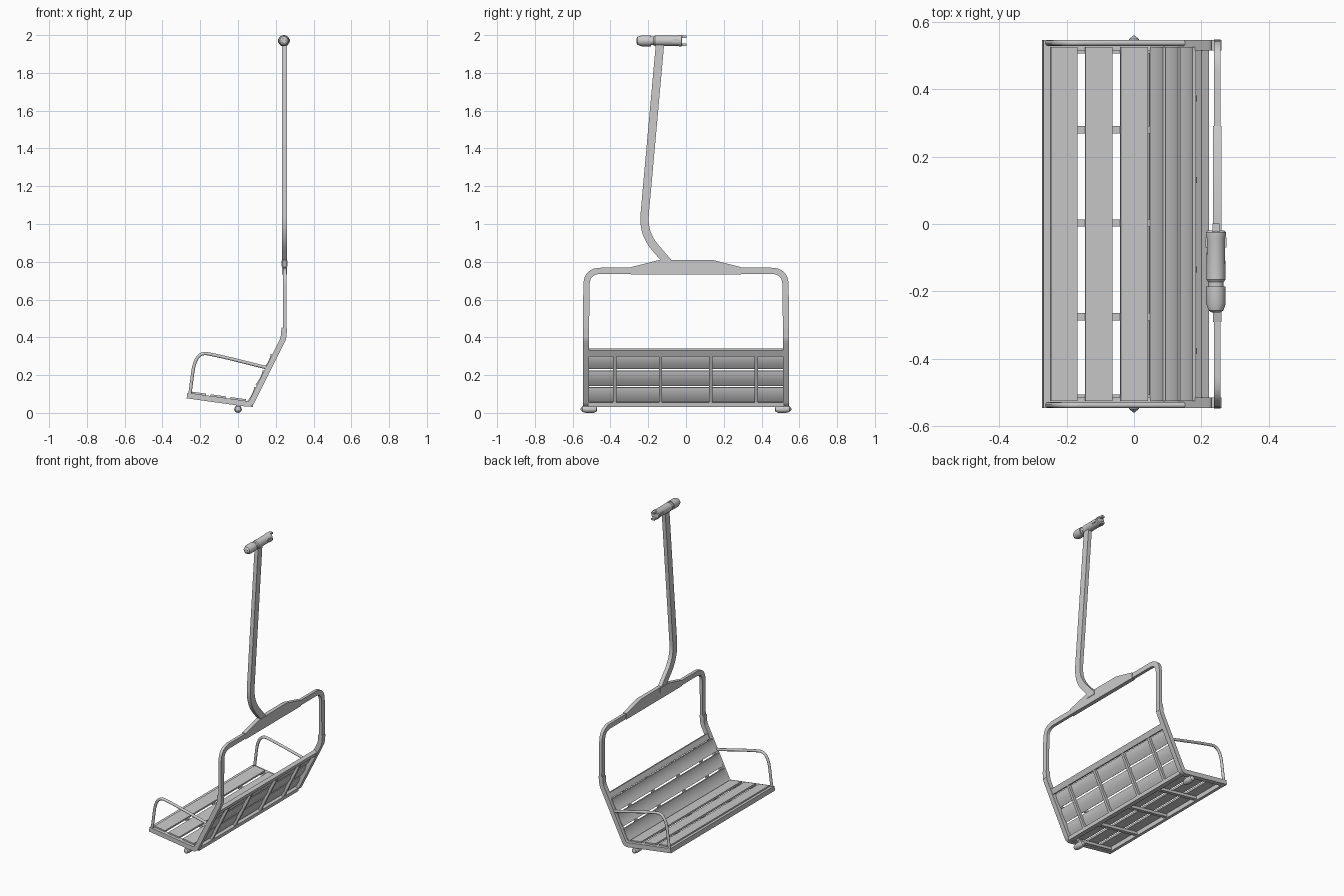
import bpy, bmesh, math
from mathutils import Vector

cube = bpy.data.objects.get("Cube")
if cube:
    bpy.data.objects.remove(cube)

# single painted-metal colour
GREY = (0.6, 0.6, 0.6, 1.0)
metal = bpy.data.materials.new("light_grey_metal")
metal.use_nodes = True
metal.diffuse_color = GREY
metal.node_tree.nodes["Principled BSDF"].inputs["Base Color"].default_value = GREY


def finish(name, bm):
    bmesh.ops.recalc_face_normals(bm, faces=bm.faces)
    mesh = bpy.data.meshes.new(name)
    bm.to_mesh(mesh)
    bm.free()
    mesh.materials.append(metal)
    obj = bpy.data.objects.new(name, mesh)
    bpy.context.collection.objects.link(obj)
    bpy.ops.object.select_all(action="DESELECT")
    obj.select_set(True)
    bpy.context.view_layer.objects.active = obj
    bpy.ops.object.shade_smooth_by_angle()
    return obj


def fillet(points, radius, steps=8):
    """Round the inner corners of a 2D path."""
    pts = [Vector(p) for p in points]
    out = [pts[0]]
    for a, b, c in zip(pts, pts[1:], pts[2:]):
        s = b + (a - b).normalized() * min(radius, (a - b).length * 0.5)
        e = b + (c - b).normalized() * min(radius, (c - b).length * 0.5)
        for i in range(steps + 1):
            t = i / steps
            out.append(s * (1 - t) ** 2 + b * 2 * t * (1 - t) + e * t * t)
    return out + [pts[-1]]


def outline(path, width):
    """Mitred left and right edges of a 2D path."""
    pts = [Vector(p) for p in path]
    left, right = [], []
    for i, p in enumerate(pts):
        d1 = (p - pts[i - 1]).normalized() if i else (pts[1] - p).normalized()
        d2 = (pts[i + 1] - p).normalized() if i < len(pts) - 1 else d1
        d = (d1 + d2).normalized()
        off = Vector((-d.y, d.x)) * (width / 2 / max(d.dot(d1), 0.5))
        left.append(p + off)
        right.append(p - off)
    return left, right


def bar(name, path, width, plane, centre, depth):
    """Rectangular bar swept along a path in the xz or yz plane."""
    left, right = outline(path, width)
    bm = bmesh.new()
    rings = []
    for l, r in zip(left, right):
        ring = []
        for p, s in ((l, -1), (r, -1), (r, 1), (l, 1)):
            t = centre + s * depth / 2
            ring.append(bm.verts.new((p.x, t, p.y) if plane == "xz" else (t, p.x, p.y)))
        rings.append(ring)
    for a, b in zip(rings, rings[1:]):
        for i in range(4):
            j = (i + 1) % 4
            bm.faces.new((a[i], a[j], b[j], b[i]))
    bm.faces.new(rings[0])
    bm.faces.new(rings[-1])
    return finish(name, bm)


def box(name, centre, size):
    bm = bmesh.new()
    bmesh.ops.create_cube(bm, size=1)
    for v in bm.verts:
        v.co = Vector(centre) + Vector(c * s for c, s in zip(v.co, size))
    return finish(name, bm)


def lathe(name, profile, x, z, segments=24):
    """Solid turned around an axis parallel to y; profile is (y, radius)."""
    bm = bmesh.new()
    vs = [bm.verts.new((x + r, y, z)) for y, r in profile]
    es = [bm.edges.new(pair) for pair in zip(vs, vs[1:])]
    bmesh.ops.spin(bm, geom=vs + es, cent=(x, 0, z), axis=(0, 1, 0),
                   angle=math.tau, steps=segments)
    bmesh.ops.remove_doubles(bm, verts=bm.verts, dist=0.0002)
    return finish(name, bm)


# main lines of the side frame in the xz plane
FRONT, CORNER, KNEE = Vector((-0.27, 0.092)), Vector((0.066, 0.045)), Vector((0.241, 0.395))
POST_X = 0.247


def on_seat(x, lift=0.0):
    t = (x - FRONT.x) / (CORNER.x - FRONT.x)
    return FRONT.lerp(CORNER, t) + Vector((0, lift))


def on_back(z, shift=0.0):
    t = (z - CORNER.y) / (KNEE.y - CORNER.y)
    return CORNER.lerp(KNEE, t) + Vector((shift, 0))


# side frames, armrests and pivot knobs
for side, s in (("right", -1), ("left", 1)):
    path = [FRONT] + fillet([on_seat(-0.1), CORNER, KNEE, (POST_X - 0.002, 0.45)], 0.02, 4)
    bar(side + "_side_frame", path, 0.03, "xz", s * 0.53, 0.032)

    curve = bpy.data.curves.new(side + "_armrest", "CURVE")
    curve.dimensions = "3D"
    curve.bevel_depth = 0.009
    curve.bevel_resolution = 3
    curve.use_fill_caps = True
    pts = fillet([(-0.255, 0.095), (-0.225, 0.325), (-0.1, 0.302), (0.165, 0.236)], 0.11)
    spline = curve.splines.new("POLY")
    spline.points.add(len(pts) - 1)
    for q, p in zip(spline.points, pts):
        q.co = (p.x, s * 0.537, p.y, 1)
    curve.materials.append(metal)
    arm = bpy.data.objects.new(side + "_armrest", curve)
    bpy.context.collection.objects.link(arm)

    knob = [(0.47, 0), (0.474, 0.014), (0.49, 0.02), (0.53, 0.02), (0.548, 0.015), (0.56, 0)]
    lathe(side + "_pivot_knob", [(s * y, r) for y, r in knob], 0, 0.02, 16)
    box(side + "_pivot_bracket", (0, s * 0.515, 0.038), (0.02, 0.05, 0.03))

# upper hoop joining both posts
hoop = fillet([(-0.53, 0.4), (-0.526, 0.752), (0.526, 0.752), (0.53, 0.4)], 0.075)
bar("upper_hoop", hoop, 0.033, "yz", POST_X, 0.02)

# reinforced centre beam
bm = bmesh.new()
beam = [(-0.29, 0.733), (0.29, 0.733), (0.29, 0.772), (0.14, 0.81), (-0.14, 0.81), (-0.29, 0.772)]
face = bm.faces.new([bm.verts.new((POST_X - 0.013, y, z)) for y, z in beam])
moved = bmesh.ops.extrude_face_region(bm, geom=[face])["geom"]
bmesh.ops.translate(bm, vec=(0.026, 0, 0),
                    verts=[g for g in moved if isinstance(g, bmesh.types.BMVert)])
finish("centre_beam", bm)

# cross bars of the seat frame
WIDE = 1.04
bar("seat_front_bar", [on_seat(-0.27), on_seat(-0.247)], 0.03, "xz", 0, WIDE)
bar("seat_rear_bar", [on_seat(0.045), on_seat(0.08)], 0.024, "xz", 0, WIDE)
bar("backrest_top_bar", [on_back(0.305), on_back(0.336)], 0.024, "xz", 0, WIDE)

# ribs under the seat and behind the backrest
for i, y in enumerate((-0.516, -0.275, 0.003, 0.28, 0.516)):
    bar(f"seat_rib_{i + 1}", [on_seat(-0.26), on_seat(0.06)], 0.018, "xz", y, 0.022)
for i, y in enumerate((-0.377, -0.135, 0.13, 0.372)):
    bar(f"backrest_rib_{i + 1}", [on_back(0.05), on_back(0.315)], 0.018, "xz", y, 0.018)

# seat slats
for i, (a, b) in enumerate(((-0.247, -0.169), (-0.145, -0.065), (-0.04, 0.041))):
    bar(f"seat_slat_{i + 1}", [on_seat(a, 0.018), on_seat(b, 0.018)], 0.012, "xz", 0, 1.05)

# backrest slats, gently bowed toward the rear
for i, (a, b) in enumerate(((0.057, 0.136), (0.147, 0.224), (0.235, 0.31))):
    bow = []
    for k in range(7):
        t = k / 6
        bow.append(on_back(a + (b - a) * t, -0.02 + 0.028 * t * (1 - t)))
    bar(f"backrest_slat_{i + 1}", bow, 0.011, "xz", 0, 1.05)

# hanger arm with its mounting block
arm = fillet([(-0.085, 0.785), (-0.228, 0.95), (-0.137, 1.96)], 0.1)
bar("hanger_arm", arm, 0.044, "yz", POST_X, 0.026)
box("hanger_block", (POST_X, -0.097, 0.792), (0.032, 0.07, 0.032))

# cable grip: turned body, end cap and jaws
GRIP_X, GRIP_Z = 0.243, 1.97
body = [(-0.02, 0), (-0.02, 0.026), (-0.025, 0.03), (-0.034, 0.03), (-0.045, 0.027),
        (-0.165, 0.028), (-0.172, 0.023), (-0.186, 0.023), (-0.186, 0.029),
        (-0.235, 0.029), (-0.256, 0.022), (-0.263, 0.012), (-0.263, 0)]
lathe("grip_body", body, GRIP_X, GRIP_Z)
for name, s in (("upper", 1), ("lower", -1)):
    box(name + "_jaw", (GRIP_X, -0.013, GRIP_Z + s * 0.021), (0.022, 0.03, 0.012))
for name, s in (("right", -1), ("left", 1)):
    box(name + "_grip_lug", (GRIP_X + s * 0.027, -0.055, GRIP_Z), (0.008, 0.03, 0.02))
